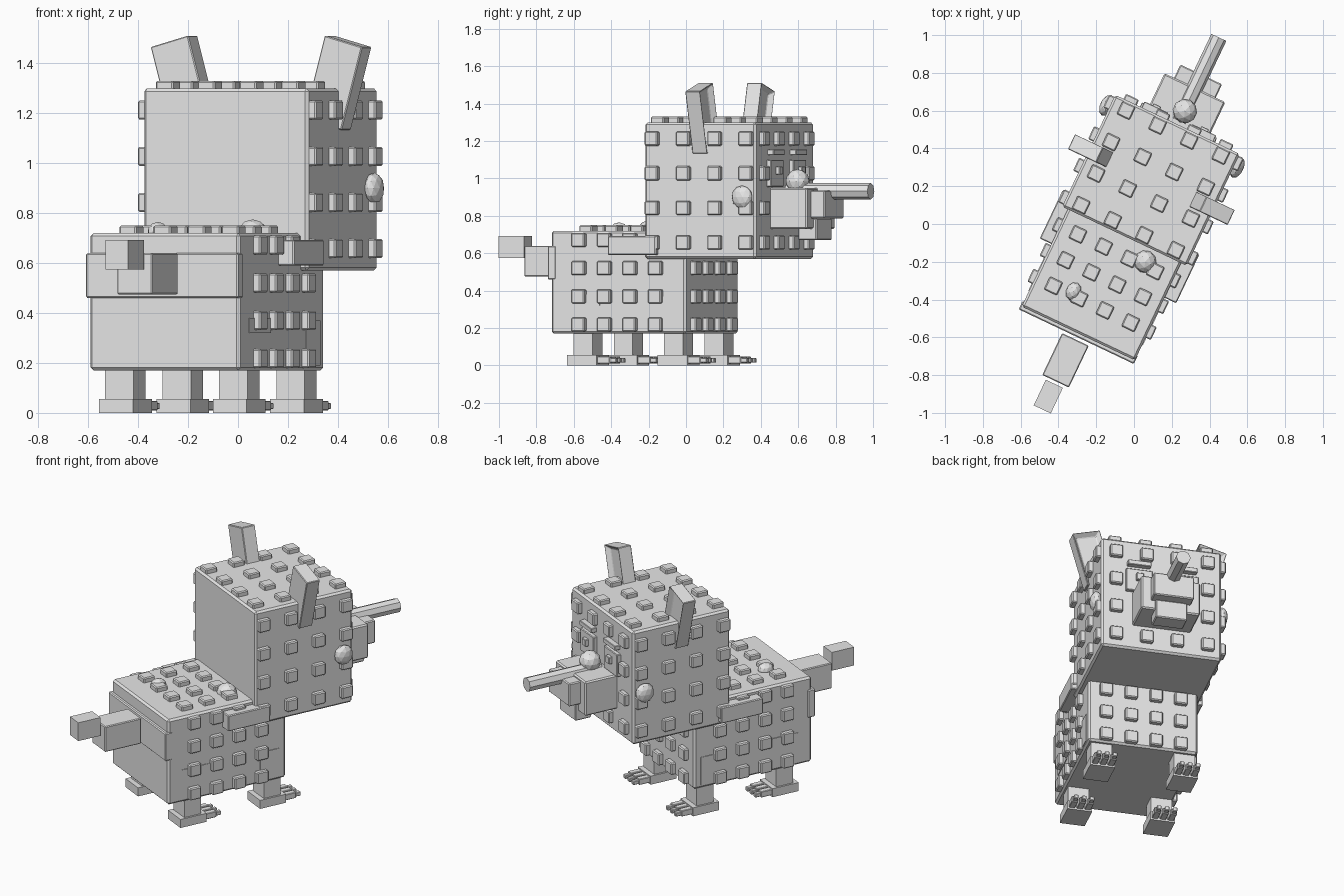
import bpy, bmesh, math
from mathutils import Matrix, Vector

cube = bpy.data.objects.get("Cube")
if cube:
    bpy.data.objects.remove(cube, do_unlink=True)

YAW = math.radians(-25.4)   # whole animal is turned
CX = -0.018                 # its middle plane, before turning

grey = bpy.data.materials.new("plain grey")
grey.use_nodes = True
grey.diffuse_color = (0.8, 0.8, 0.8, 1)
grey.node_tree.nodes["Principled BSDF"].inputs["Base Color"].default_value = (0.8, 0.8, 0.8, 1)


def finish(name, bm, bevel=0.0):
    mesh = bpy.data.meshes.new(name)
    bmesh.ops.recalc_face_normals(bm, faces=bm.faces)
    bm.to_mesh(mesh)
    bm.free()
    mesh.materials.append(grey)
    obj = bpy.data.objects.new(name, mesh)
    bpy.context.collection.objects.link(obj)
    obj.rotation_euler.z = YAW
    if bevel:
        mod = obj.modifiers.new("soft edge", "BEVEL")
        mod.width, mod.segments = bevel, 1
    return obj


def add_box(bm, x, y, z):
    """Box from three (low, high) ranges; x is measured from the middle plane."""
    size = [r[1] - r[0] for r in (x, y, z)]
    mid = Vector([sum(r) / 2 for r in (x, y, z)]) + Vector((CX, 0, 0))
    bmesh.ops.create_cube(bm, size=1, matrix=Matrix.Translation(mid) @ Matrix.Diagonal((*size, 1)))


def box(name, x, y, z, bevel=0.0):
    bm = bmesh.new()
    add_box(bm, x, y, z)
    return finish(name, bm, bevel)


def around(c, half):
    return (c - half, c + half)


def mirrored(r, side):
    return tuple(sorted((r[0] * side, r[1] * side)))


def studs(name, half_x, y, z, step, skip=()):
    """Four by four studs on the sides, top and front of a block."""
    bm = bmesh.new()
    ym, zm = sum(y) / 2, sum(z) / 2
    h, t = 0.038, 0.03
    for i in range(4):
        for j in range(4):
            a, b = (i - 1.5) * step, (j - 1.5) * step
            for side in (-1, 1):
                add_box(bm, mirrored((half_x - t, half_x + t), side), around(ym + a, h), around(zm + b, h))
            add_box(bm, around(a, h), around(ym + b, h), (z[1] - t, z[1] + t))
            if (i, j) not in skip:
                add_box(bm, around(a, h), (y[1] - t, y[1] + t), around(zm + b, h))
    return finish(name, bm, 0.006)


def gem(name, x, y, z, size):
    bm = bmesh.new()
    bmesh.ops.create_icosphere(bm, subdivisions=2, radius=1,
                               matrix=Matrix.Translation((CX + x, y, z)) @ Matrix.Diagonal((*size, 1)))
    return finish(name, bm)


# Body and head blocks with their studs
BODY_Y, BODY_Z = (-0.65, 0.145), (0.17, 0.72)
HEAD_Y, HEAD_Z = (-0.08, 0.575), (0.57, 1.30)
box("body", (-0.332, 0.332), BODY_Y, BODY_Z, 0.012)
box("head", (-0.365, 0.365), HEAD_Y, HEAD_Z, 0.012)
studs("body_studs", 0.332, BODY_Y, BODY_Z, 0.151)
studs("head_studs", 0.365, HEAD_Y, HEAD_Z, 0.185, skip=((1, 2), (2, 2)))

# Rump plate and tail
box("rump_plate", (-0.34, 0.335), (-0.67, -0.62), (0.46, 0.64), 0.006)
box("tail_base", around(0, 0.078), (-0.93, -0.685), (0.475, 0.64), 0.005)
box("tail_tip", around(0, 0.05), (-1.095, -0.945), (0.575, 0.693))

# Legs, feet and toes
for side, side_name in ((1, "left"), (-1, "right")):
    for yc, end in ((-0.472, "back"), (0.064, "front")):
        label = f"{end}_{side_name}_"
        xc = 0.252 * side - 0.005
        box(label + "leg", around(xc, 0.063), around(yc, 0.056), (0.05, 0.2))
        box(label + "foot", around(xc, 0.075), around(yc, 0.088), (0, 0.055))
        bm = bmesh.new()
        for k in (-1, 0, 1):
            x = xc + k * 0.048
            add_box(bm, around(x, 0.019), (yc + 0.08, yc + 0.16), (0.01, 0.048))
            add_box(bm, around(x, 0.013), (yc + 0.15, yc + 0.195), (0.015, 0.04))
        finish(label + "toes", bm, 0.003)

    # Shoulder plates and thin flank patches
    box(side_name + "_shoulder", mirrored((0.32, 0.40), side), (-0.283, 0.0), (0.59, 0.693), 0.005)
    box(side_name + "_hip_patch", mirrored((0.33, 0.336), side), (-0.56, -0.36), (0.32, 0.38))
    box(side_name + "_flank_patch", mirrored((0.33, 0.336), side), (-0.03, 0.10), (0.19, 0.37))

    # Ear: tilted slab with a sunken inner panel
    bm = bmesh.new()
    bmesh.ops.create_cube(bm, size=1, matrix=Matrix.Diagonal((0.172, 0.09, 0.345, 1)))
    front = [f for f in bm.faces if f.normal.y > 0.9]
    bmesh.ops.inset_region(bm, faces=front, thickness=0.035)
    bmesh.ops.translate(bm, verts=front[0].verts, vec=(0, -0.03, 0))
    tilt = Matrix.Rotation(0.27 * side, 4, "Y")
    bm.transform(Matrix.Translation((CX + 0.34 * side, 0.253, 1.322)) @ tilt)
    finish(side_name + "_ear", bm, 0.004)

    # Eye, pupil and brow, cheek gem
    xe = 0.14 * side
    box(side_name + "_eye", around(xe, 0.08), (0.56, 0.60), (0.955, 1.10), 0.004)
    box(side_name + "_pupil", around(xe, 0.022), (0.59, 0.622), (1.02, 1.065), 0.003)
    box(side_name + "_brow", around(xe, 0.07), (0.56, 0.61), (1.125, 1.155), 0.003)
    gem(side_name + "_cheek_gem", 0.382 * side, 0.505, 0.90, (0.035, 0.06, 0.062))

# Snout, muzzle and jaw
box("snout", (-0.178, 0.178), (0.56, 0.79), (0.73, 0.95), 0.008)
box("muzzle", (-0.122, 0.122), (0.78, 0.868), (0.787, 0.935), 0.006)
box("jaw", (-0.095, 0.095), (0.70, 0.81), (0.67, 0.787), 0.006)

# Forward horn with a gem at its root
bm = bmesh.new()
place = Matrix.Translation((CX, 0.84, 0.932)) @ Matrix.Rotation(math.pi / 2, 4, "X")
bmesh.ops.create_cone(bm, cap_ends=True, segments=8, radius1=0.044, radius2=0.044, depth=0.49, matrix=place)
finish("horn", bm)
gem("nose_gem", 0.005, 0.655, 0.985, (0.065, 0.065, 0.065))

# Gems on the back
gem("large_back_gem", 0.157, -0.155, 0.72, (0.06, 0.06, 0.055))
gem("small_back_gem", -0.118, -0.46, 0.725, (0.04, 0.05, 0.04))
